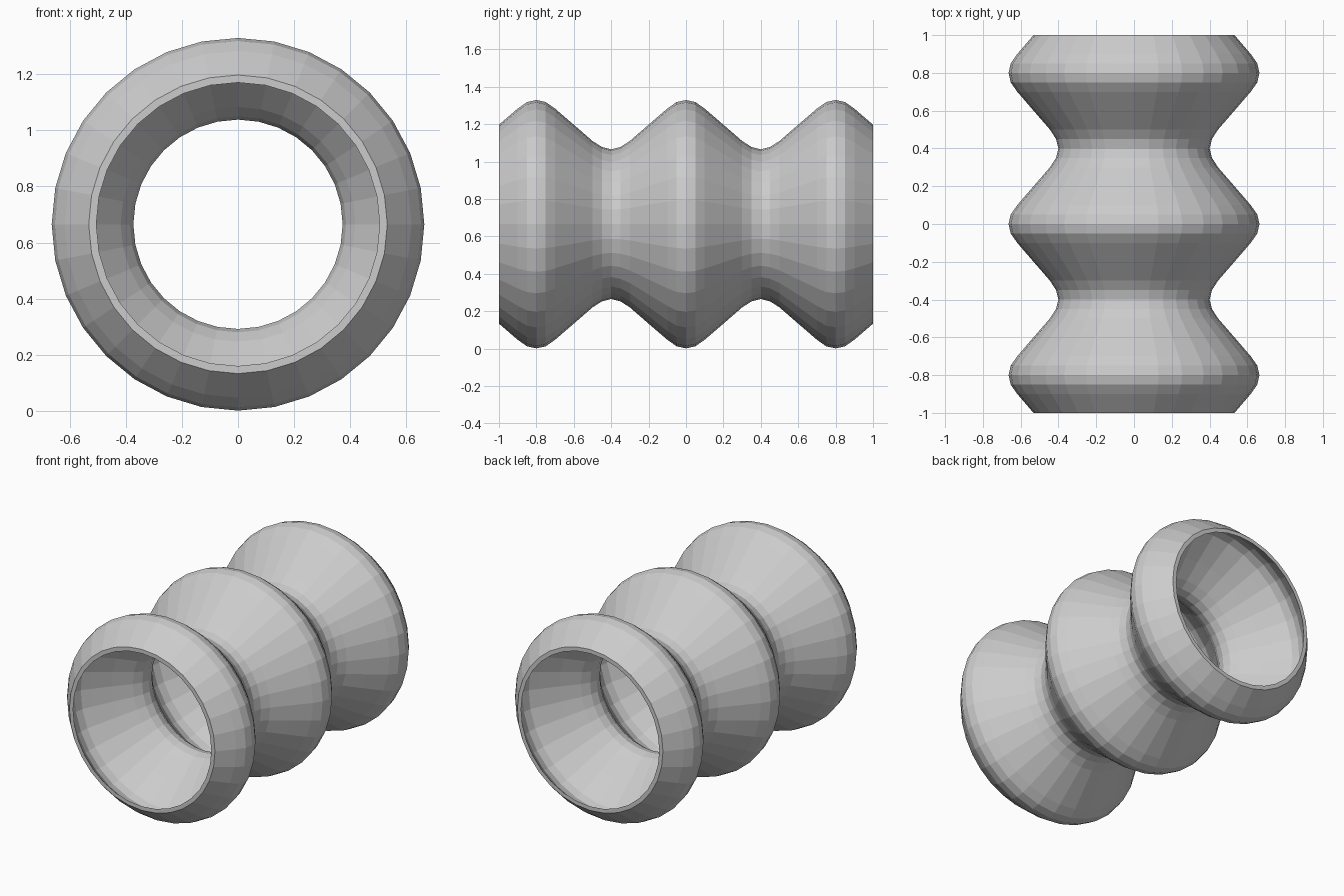
import bpy, bmesh, math

if "Cube" in bpy.data.objects:
    bpy.data.objects.remove(bpy.data.objects["Cube"])

AXIS_Z = 0.665
SIDES = 32
PITCH = 0.8

# radius of the outer and inner walls, by distance from the nearest ridge
OUTER = [(0, .664), (.05, .653), (.1, .618), (.2, .532), (.3, .445), (.35, .413), (.4, .40)]
INNER = [(0, .636), (.05, .624), (.1, .585), (.2, .505), (.3, .418), (.35, .385), (.4, .373)]


def wall(table):
    """Profile of three ridges from y = -1 to y = 1."""
    points = {}
    for ridge in (-PITCH, 0, PITCH):
        for d, r in table:
            for y in (ridge - d, ridge + d):
                if abs(y) < 1.001:
                    points[round(y, 3)] = r
    return sorted(points.items())


# closed profile: out along the outer wall, back along the inner wall
profile = wall(OUTER) + wall(INNER)[::-1]

bm = bmesh.new()
rings = []
for y, r in profile:
    ring = []
    for i in range(SIDES):
        a = 2 * math.pi * i / SIDES
        ring.append(bm.verts.new((r * math.cos(a), y, AXIS_Z + r * math.sin(a))))
    rings.append(ring)
for k, ring in enumerate(rings):
    nxt = rings[(k + 1) % len(rings)]
    for i in range(SIDES):
        j = (i + 1) % SIDES
        bm.faces.new((ring[i], ring[j], nxt[j], nxt[i]))
bmesh.ops.recalc_face_normals(bm, faces=bm.faces)

# corrugated open tube, flat faceted
mesh = bpy.data.meshes.new("bellows_tube")
bm.to_mesh(mesh)
bm.free()
tube = bpy.data.objects.new("bellows_tube", mesh)
bpy.context.collection.objects.link(tube)
